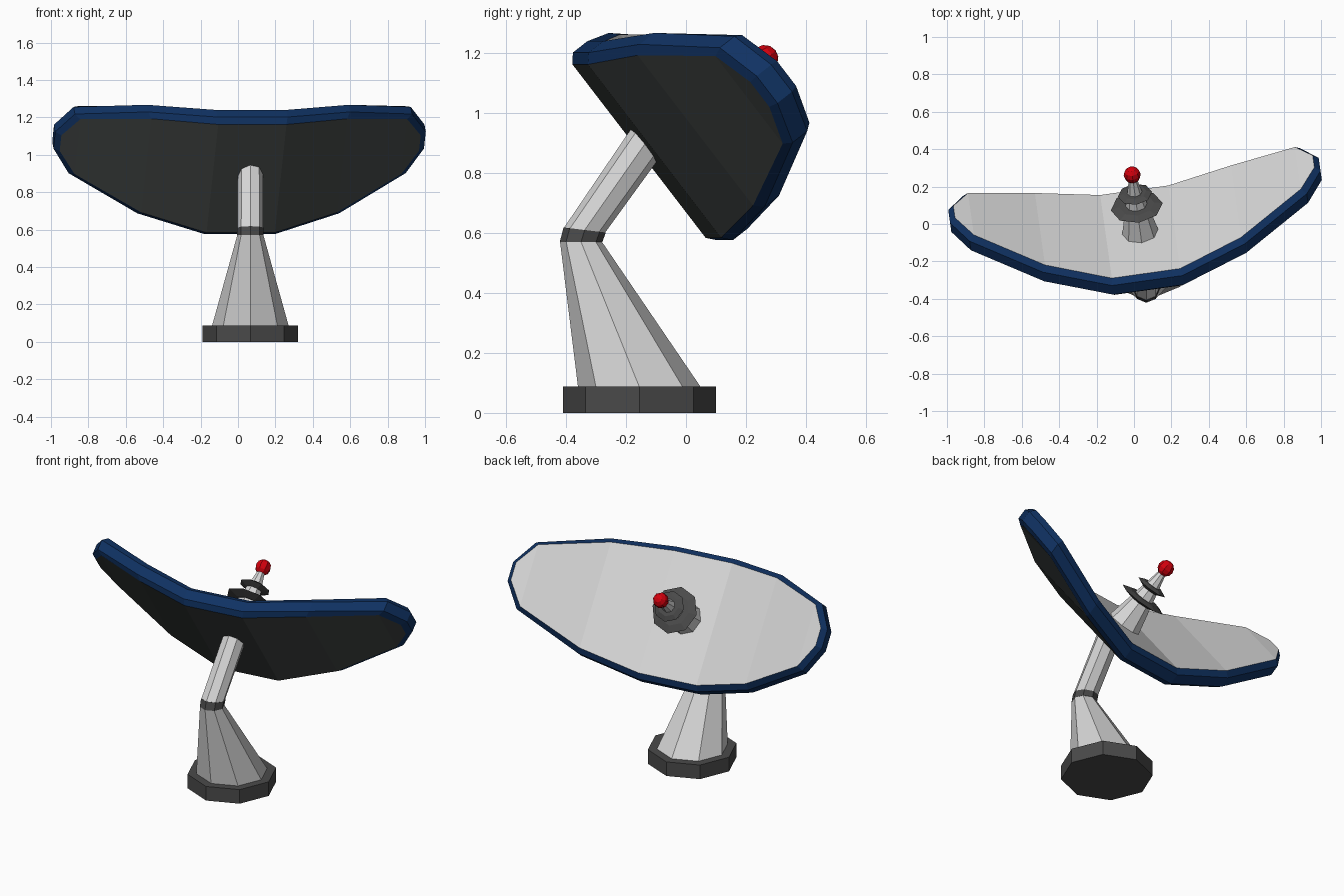
import bpy, bmesh, math
from mathutils import Vector, Matrix

cube = bpy.data.objects.get("Cube")
if cube:
    bpy.data.objects.remove(cube, do_unlink=True)


def material(name, r, g, b):
    m = bpy.data.materials.new(name)
    m.use_nodes = True
    m.diffuse_color = (r, g, b, 1)
    m.node_tree.nodes["Principled BSDF"].inputs["Base Color"].default_value = (r, g, b, 1)
    return m


LIGHT = material("light grey", 0.68, 0.68, 0.68)
DARK = material("dark grey", 0.068, 0.068, 0.068)
BACK = material("slate grey", 0.062, 0.070, 0.068)
BLUE = material("navy blue", 0.005, 0.032, 0.125)
RED = material("red", 0.65, 0.0, 0.004)


def finish(name, bm, mats, matrix=None):
    bmesh.ops.recalc_face_normals(bm, faces=bm.faces)
    mesh = bpy.data.meshes.new(name)
    bm.to_mesh(mesh)
    bm.free()
    for m in mats:
        mesh.materials.append(m)
    ob = bpy.data.objects.new(name, mesh)
    bpy.context.collection.objects.link(ob)
    if matrix:
        ob.matrix_world = matrix
    return ob


def bridge(bm, a, b, mat=0):
    for i in range(len(a)):
        j = (i + 1) % len(a)
        bm.faces.new((a[i], a[j], b[j], b[i])).material_index = mat


def loft(name, mat, rings, matrix=None, sides=8):
    """Join octagon rings given as (centre, radius, lean about x)."""
    bm = bmesh.new()
    loops = []
    for centre, radius, lean in rings:
        turn = Matrix.Rotation(-lean, 3, "X")
        loops.append([bm.verts.new(Vector(centre) + turn @ Vector(
            (radius * math.cos(k * math.tau / sides), radius * math.sin(k * math.tau / sides), 0)))
            for k in range(sides)])
    for a, b in zip(loops, loops[1:]):
        bridge(bm, a, b)
    bm.faces.new(loops[0])
    bm.faces.new(loops[-1])
    return finish(name, bm, [mat], matrix)


# Stand: base, leaning pillar, elbow and arm
X = 0.066
foot_y, elbow_y = -0.155, -0.35
loft("base", DARK, [((X, foot_y, 0), 0.255, 0), ((X, foot_y, 0.088), 0.255, 0)])
loft("pillar", LIGHT, [((X, foot_y, 0.085), 0.205, 0), ((X, elbow_y, 0.57), 0.07, 0)])
elbow_top = Vector((X, -0.338, 0.61))
loft("elbow", DARK, [((X, elbow_y, 0.57), 0.071, 0), (elbow_top, 0.071, 0.12)])
lean = math.radians(35)
arm_end = elbow_top + 0.385 * Vector((0, math.sin(lean), math.cos(lean)))
loft("arm", LIGHT, [(elbow_top, 0.069, 0.12), (arm_end, 0.067, lean)])

# Dish frame: local x along the length, y across, z along the facing axis
yaw = math.radians(8)
tilt = math.radians(52.2)
side = Vector((math.cos(yaw), math.sin(yaw), 0))
ahead = Vector((-math.sin(yaw), math.cos(yaw), 0))
up = Vector((0, 0, 1))
facing = ahead * math.sin(tilt) + up * math.cos(tilt)
across = -ahead * math.cos(tilt) + up * math.sin(tilt)
origin = side * 0.027 + ahead * -0.136 + up * 0.873
frame = Matrix.Translation(origin) @ Matrix((side, across, facing)).transposed().to_4x4()

# Dish: one quarter outline (length, half width, bend height), mirrored all round
quarter = [(0.19, 0.396, 0), (0.545, 0.343, 0.113), (0.91, 0.2, 0.279), (1.0, 0.057, 0.309)]
half = [(-u, v, w) for u, v, w in reversed(quarter)] + quarter
outline = half + [(u, -v, w) for u, v, w in reversed(half)]

bm = bmesh.new()
INSET, CHAMFER, THICK = 0.03, 0.026, 0.114
levels = [(INSET, 0), (0, CHAMFER), (0, THICK - CHAMFER), (INSET, THICK)]
loops = [[bm.verts.new((u * (1 - inset), v * (1 - inset / 0.396), w + depth))
          for u, v, w in outline] for inset, depth in levels]
for a, b in zip(loops, loops[1:]):
    bridge(bm, a, b, 1)
n = len(outline)
for loop, mat in ((loops[0], 0), (loops[-1], 2)):
    for i in range(n // 2 - 1):
        face = bm.faces.new((loop[i], loop[i + 1], loop[n - 2 - i], loop[n - 1 - i]))
        face.material_index = mat
finish("dish", bm, [BACK, BLUE, LIGHT], frame)

# Feed horn: tapered mast, two collars and a ball at the tip
loft("feed_mast", LIGHT, [((0, 0, 0.1), 0.1, 0), ((0, 0, 0.48), 0.02, 0)], frame)
for name, height, radius in (("large_collar", 0.285, 0.14), ("small_collar", 0.37, 0.092)):
    loft(name, DARK, [((0, 0, height - 0.018), radius * 0.55, 0),
                      ((0, 0, height), radius, 0),
                      ((0, 0, height + 0.014), radius * 0.68, 0)], frame)
bm = bmesh.new()
bmesh.ops.create_uvsphere(bm, u_segments=8, v_segments=6, radius=0.046)
finish("tip_ball", bm, [RED], frame @ Matrix.Translation((0, 0, 0.503)))
